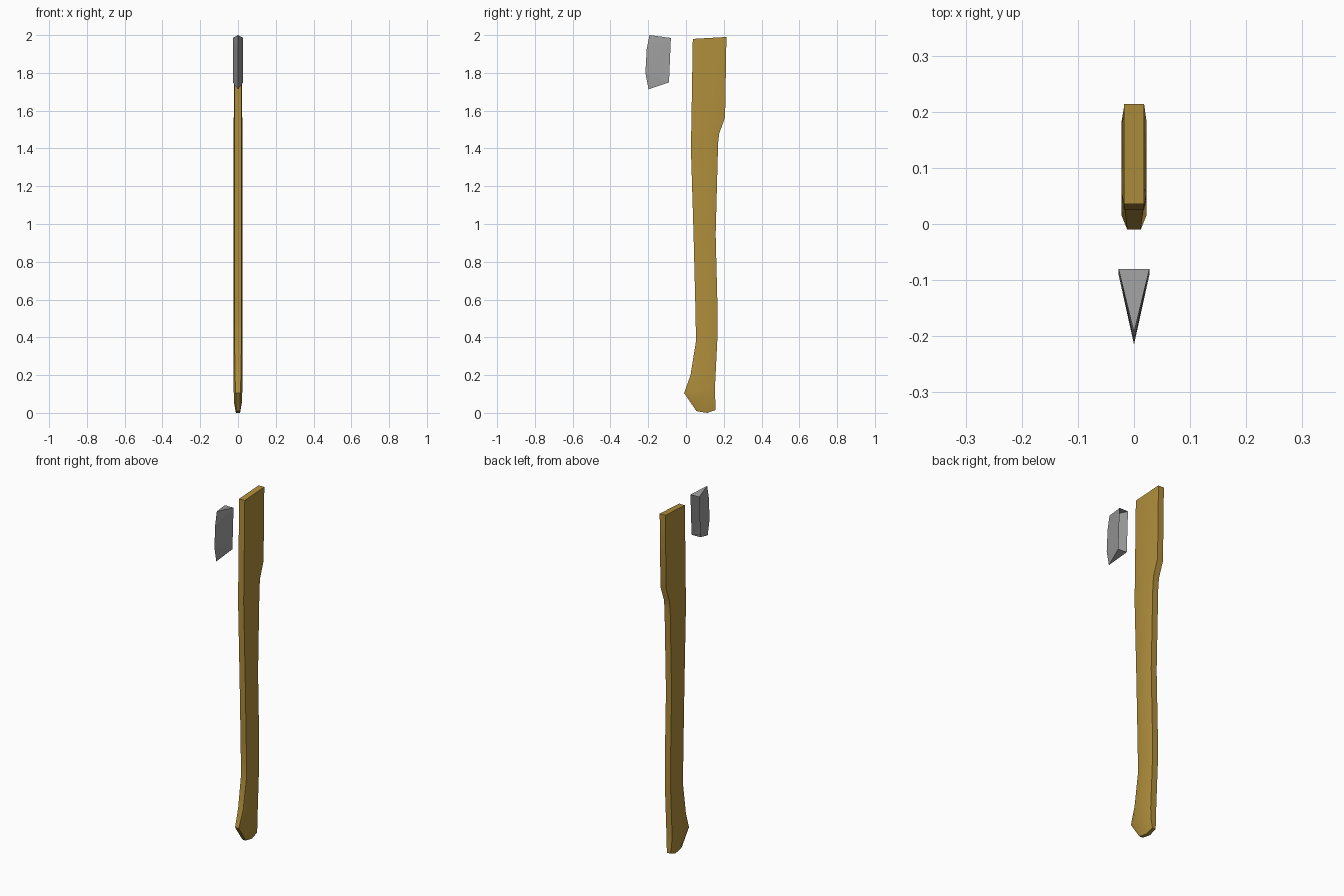
import bpy, bmesh, math

if "Cube" in bpy.data.objects:
    bpy.data.objects.remove(bpy.data.objects["Cube"])


def material(name, rgb):
    m = bpy.data.materials.new(name)
    m.diffuse_color = (*rgb, 1)
    m.use_nodes = True
    m.node_tree.nodes["Principled BSDF"].inputs["Base Color"].default_value = m.diffuse_color
    return m


def finish(bm, name, mat, recalc=True):
    if recalc:
        bmesh.ops.recalc_face_normals(bm, faces=bm.faces)
    me = bpy.data.meshes.new(name)
    bm.to_mesh(me)
    bm.free()
    ob = bpy.data.objects.new(name, me)
    bpy.context.collection.objects.link(ob)
    me.materials.append(mat)
    return ob


wood = material("golden_wood", (0.43, 0.27, 0.045))
steel = material("grey_steel", (0.34, 0.34, 0.34))

# Handle sections: front y, z, back y, z, half width at middle, front, back
rows = [
    (0.055, 0.010, 0.157, 0.015, 0.011, 0.010, 0.010),
    (0.022, 0.058, 0.155, 0.065, 0.022, 0.011, 0.017),
    (-0.010, 0.105, 0.153, 0.130, 0.0225, 0.012, 0.018),
    (0.024, 0.200, 0.157, 0.210, 0.0225, 0.016, 0.018),
    (0.053, 0.380, 0.167, 0.410, 0.0225, 0.018, 0.018),
    (0.050, 0.550, 0.167, 0.550, 0.0225, 0.018, 0.018),
    (0.040, 0.945, 0.157, 0.945, 0.0225, 0.018, 0.018),
    (0.026, 1.400, 0.170, 1.430, 0.0225, 0.018, 0.018),
    (0.027, 1.450, 0.176, 1.480, 0.0225, 0.018, 0.018),
    (0.029, 1.560, 0.207, 1.565, 0.0225, 0.018, 0.018),
    (0.036, 1.980, 0.214, 1.990, 0.018, 0.018, 0.018),
]
bm = bmesh.new()
rings = []
for i, (yf, zf, yb, zb, w, wf, wb) in enumerate(rows):
    inset = 0.026 / (yb - yf)
    half = []
    for t, hw in ((0, wf), (inset, w), (1 - inset, w), (1, wb)):
        y, z = yf + (yb - yf) * t, zf + (zb - zf) * t
        if i == 0 and 0 < t < 1:      # rounded butt
            t = 0.57 if t > 0.5 else 0.3
            y, z = yf + (yb - yf) * t, 0.0 if t > 0.5 else 0.004
        half.append((hw, y, z))
    pts = half + [(-x, y, z) for x, y, z in reversed(half)]
    rings.append([bm.verts.new(p) for p in pts])
for a, b in zip(rings, rings[1:]):
    for k in range(8):
        n = (k + 1) % 8
        bm.faces.new((a[k], a[n], b[n], b[k]))
for ring in (rings[0], rings[-1]):    # end caps as strips across the width
    for k in range(3):
        bm.faces.new((ring[k], ring[k + 1], ring[6 - k], ring[7 - k]))
for f in bm.faces:
    f.smooth = True
handle = finish(bm, "handle", wood)
bpy.context.view_layer.objects.active = handle
handle.select_set(True)
bpy.ops.object.shade_smooth_by_angle(angle=math.radians(30))

# Blade: hollow wedge, open at the back, with a bowed cutting edge
bm = bmesh.new()
edge = [bm.verts.new((0, y, z)) for y, z in
        ((-0.198, 1.713), (-0.215, 1.80), (-0.208, 1.925), (-0.193, 2.0))]
back = {}
for s in (1, -1):
    lo = bm.verts.new((s * 0.0275, -0.09, 1.75))
    hi = bm.verts.new((s * 0.0275, -0.08, 1.985))
    back[s] = lo, hi
    tris = [(edge[0], lo, edge[1]), (lo, hi, edge[1]),
            (edge[1], hi, edge[2]), (edge[2], hi, edge[3])]
    for t in tris:
        bm.faces.new(t if s > 0 else t[::-1])
bm.faces.new((back[1][0], edge[0], back[-1][0]))
bm.faces.new((edge[3], back[1][1], back[-1][1]))
finish(bm, "blade", steel, recalc=False)
